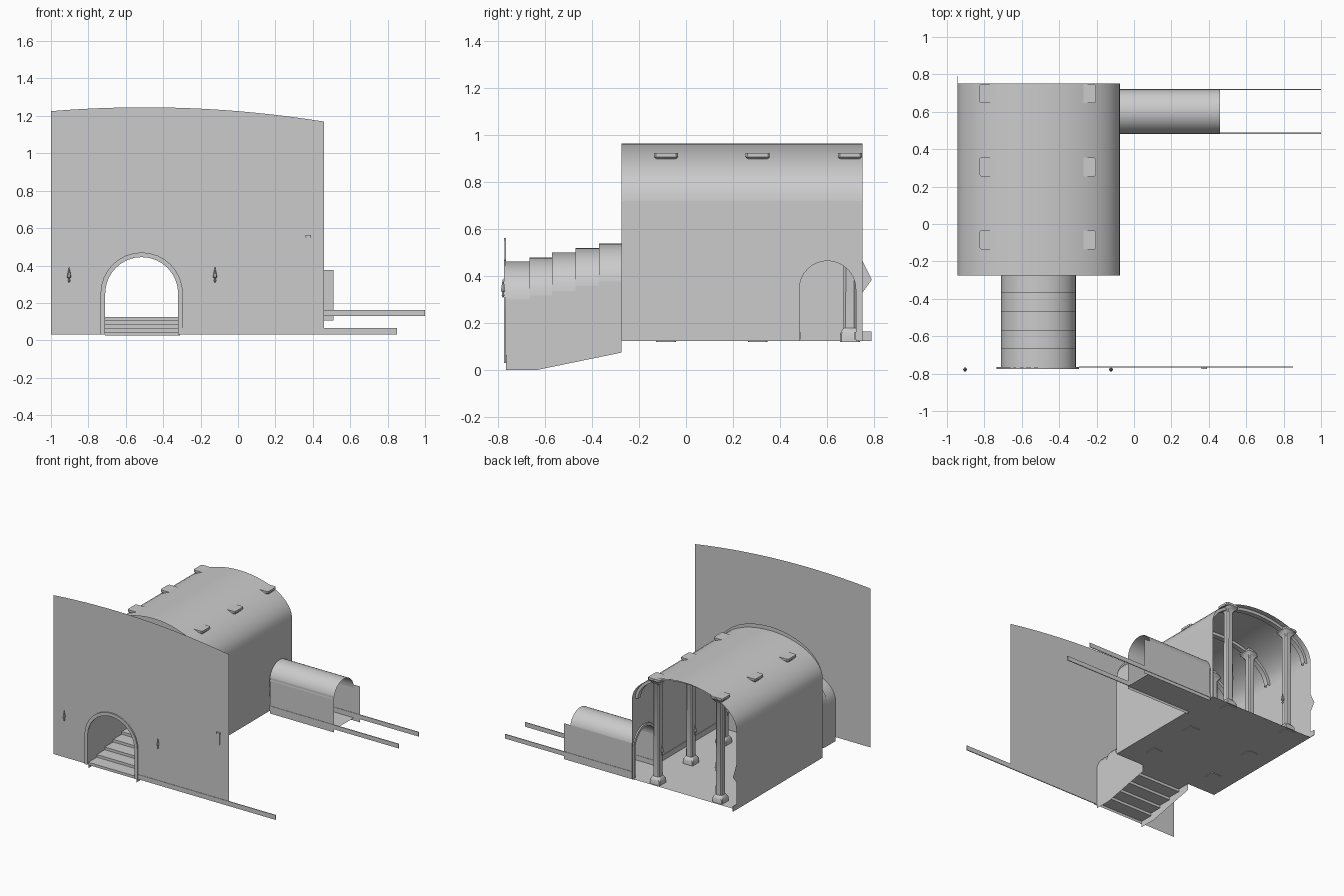
import bpy, math
from math import cos, sin, pi

if "Cube" in bpy.data.objects:
    bpy.data.objects.remove(bpy.data.objects["Cube"])


def mesh(name, verts, faces):
    me = bpy.data.meshes.new(name)
    me.from_pydata(verts, [], faces)
    me.validate()
    ob = bpy.data.objects.new(name, me)
    bpy.context.collection.objects.link(ob)
    bpy.context.view_layer.objects.active = ob
    ob.select_set(True)
    bpy.ops.object.shade_smooth_by_angle(angle=math.radians(35))
    ob.select_set(False)
    return ob


def sheet(name, pts):
    """One flat, single-sided panel."""
    return mesh(name, pts, [list(range(len(pts)))])


def loft(name, rows, closed=False, caps=False):
    """Quads between successive rows of points."""
    n = len(rows[0])
    verts = [p for r in rows for p in r]
    faces = []
    for i in range(len(rows) - 1):
        for j in range(n if closed else n - 1):
            k = (j + 1) % n
            faces.append([i * n + j, i * n + k, (i + 1) * n + k, (i + 1) * n + j])
    if caps:
        faces += [list(range(n))[::-1], list(range((len(rows) - 1) * n, len(rows) * n))]
    return mesh(name, verts, faces)


def box(name, x0, x1, y0, y1, z0, z1):
    ring = lambda z: [(x0, y0, z), (x1, y0, z), (x1, y1, z), (x0, y1, z)]
    return loft(name, [ring(z0), ring(z1)], closed=True, caps=True)


def arc(c, spring, rx, rz, n=16):
    """Half ellipse from left to right as (u, z)."""
    return [(c - rx * cos(pi * i / n), spring + rz * sin(pi * i / n)) for i in range(n + 1)]


def door(c, base, spring, rx, rz, n=16):
    return [(c - rx, base)] + arc(c, spring, rx, rz, n) + [(c + rx, base)]


def at_y(pts, y):
    return [(u, y, z) for u, z in pts]


def at_x(pts, x):
    return [(x, u, z) for u, z in pts]


def frame(name, inner, outer, place, d0, d1):
    """Solid band between two matching profiles."""
    return loft(name, [place(inner, d0), place(outer, d0), place(outer, d1),
                       place(inner, d1), place(inner, d0)])


CX, HX0, HX1 = -0.51, -0.945, -0.075      # hall centre and sides
HY0, HY1 = -0.275, 0.75                   # hall front and back
FLOOR, SPRING = 0.125, 0.72
RX, RZ = (HX1 - HX0) / 2, 0.245
FY = -0.765                               # facade plane

# facade with arched doorway and gently bowed top
top = [(0.46 - 1.46 * i / 16,) for i in range(17)]
top = [(x, 1.246 - 0.083 * (x + 0.5) ** 2) for (x,) in top]
sheet("facade", at_y([(-1, 0.03)] + door(CX - 0.005, 0.03, 0.25, 0.195, 0.195)
                     + [(0.46, 0.03)] + top, FY))
frame("door_frame", door(CX - 0.005, 0.03, 0.25, 0.195, 0.195),
      door(CX - 0.005, 0.03, 0.25, 0.22, 0.22), at_y, -0.775, FY)
box("facade_kerb", -0.295, 0.85, -0.768, -0.762, 0.03, 0.065)
box("sign_top", 0.36, 0.39, -0.775, FY, 0.55, 0.562)
box("sign_body", 0.365, 0.385, -0.772, FY, 0.47, 0.55)

# stair tunnel: stepped vault, side walls and steps
ys = [FY, -0.665, -0.57, -0.47, -0.37, HY0]
zs = [0.30, 0.318, 0.338, 0.358, 0.378]
vault, profile = [], []
for i, z in enumerate(zs):
    for y in (ys[i], ys[i + 1]):
        vault.append(at_y(arc(CX, z, 0.2, 0.162), y))
        profile.append((y, z))
loft("stair_vault", vault)
for side, x in (("left", CX - 0.2), ("right", CX + 0.2)):
    sheet("stair_wall_" + side,
          at_x([(HY0, 0.075), (-0.64, 0), (FY, 0)] + profile, x))
steps = [(FY, 0.025)]
for i in range(5):
    z = 0.045 + 0.02 * i
    steps += [(ys[i], z), (ys[i + 1], z)]
loft("stairs", [at_x(steps, CX - 0.2), at_x(steps, CX + 0.2)])

# hall shell
sheet("hall_floor", [(HX0, HY0, FLOOR), (HX1, HY0, FLOOR), (HX1, HY1, FLOOR), (HX0, HY1, FLOOR)])
loft("hall_vault", [at_y(arc(CX, SPRING, RX, RZ, 24), y) for y in (HY0, HY1)])
sheet("hall_wall_left", at_x([(HY0, FLOOR), (HY1, FLOOR), (HY1, 0.33), (0.79, 0.385),
                              (HY1, 0.465), (HY1, SPRING), (HY0, SPRING)], HX0))
side_door = door(0.602, FLOOR, 0.345, 0.12, 0.12)
sheet("hall_wall_right", at_x([(HY0, FLOOR)] + side_door
                              + [(HY1, FLOOR), (HY1, SPRING), (HY0, SPRING)], HX1))
sheet("hall_end_wall", at_y([(HX0, FLOOR)] + door(CX, FLOOR, 0.378, 0.2, 0.162)
                            + [(HX1, FLOOR)] + arc(CX, SPRING, RX, RZ + 0.03, 24)[::-1], HY0))
frame("side_door_frame", door(0.602, FLOOR, 0.345, 0.12, 0.12),
      door(0.602, FLOOR, 0.345, 0.14, 0.14), at_x, HX1 - 0.01, HX1)
box("skirting_left", HX0, HX0 + 0.005, HY0, 0.79, FLOOR, 0.165)
box("skirting_right", HX1 - 0.005, HX1, HY0, 0.462, FLOOR, 0.165)


def octagon(x, y, z, h, cut):
    c = h - cut
    return [(x + a, y + b, z) for a, b in ((-c, -h), (c, -h), (h, -c), (h, c),
                                           (c, h), (-c, h), (-h, c), (-h, -c))]


def lamp(name, x, y, z):
    shape = [(0, 0.002), (0.008, 0.007), (0.02, 0.003), (0.028, 0.011), (0.045, 0.008), (0.08, 0.001)]
    loft(name, [[(x + r * cos(pi * k / 3), y + r * sin(pi * k / 3), z + h) for k in range(6)]
                for h, r in shape], closed=True, caps=True)


# columns with square bases and capitals, ribs and torches
col = [(0.12, 0.042, 0.006), (0.155, 0.042, 0.006), (0.178, 0.029, 0.008), (0.18, 0.027, 0.009),
       (0.87, 0.025, 0.009), (0.885, 0.034, 0.008), (0.902, 0.046, 0.008),
       (0.908, 0.051, 0.008), (0.924, 0.051, 0.008)]
for i, y in enumerate((-0.085, 0.305, 0.697)):
    for side in (-1, 1):
        x = CX - 0.005 + side * 0.26
        tag = str(i) + ("_left" if side < 0 else "_right")
        loft("column_" + tag, [octagon(x, y, z, h, c) for z, h, c in col], closed=True, caps=True)
        lamp("column_torch_" + tag, x - side * 0.036, y, 0.34)
    frame("vault_rib_%d" % i, arc(CX, SPRING, RX - 0.025, RZ - 0.025, 24),
          arc(CX, SPRING, RX - 0.003, RZ - 0.003, 24), at_y, y - 0.018, y + 0.018)
for i, x in enumerate((-0.903, -0.123)):
    lamp("facade_torch_%d" % i, x, -0.778, 0.31)

# side passage
AY0, AY1 = 0.485, 0.72
sheet("passage_floor", [(HX1, AY0, FLOOR), (0.46, AY0, FLOOR), (0.46, AY1, FLOOR), (HX1, AY1, FLOOR)])
loft("passage_vault", [at_x(arc(0.602, 0.35, 0.118, 0.115), x) for x in (HX1, 0.46)])
for side, y, x1 in (("near", AY0, 0.46), ("far", AY1, 0.51)):
    sheet("passage_wall_" + side, at_y([(HX1, 0.105), (x1, 0.105), (x1, 0.375), (HX1, 0.375)], y))
    box("passage_rail_" + side, HX1, 1.0, y - 0.003, y + 0.003, 0.13, 0.163)
